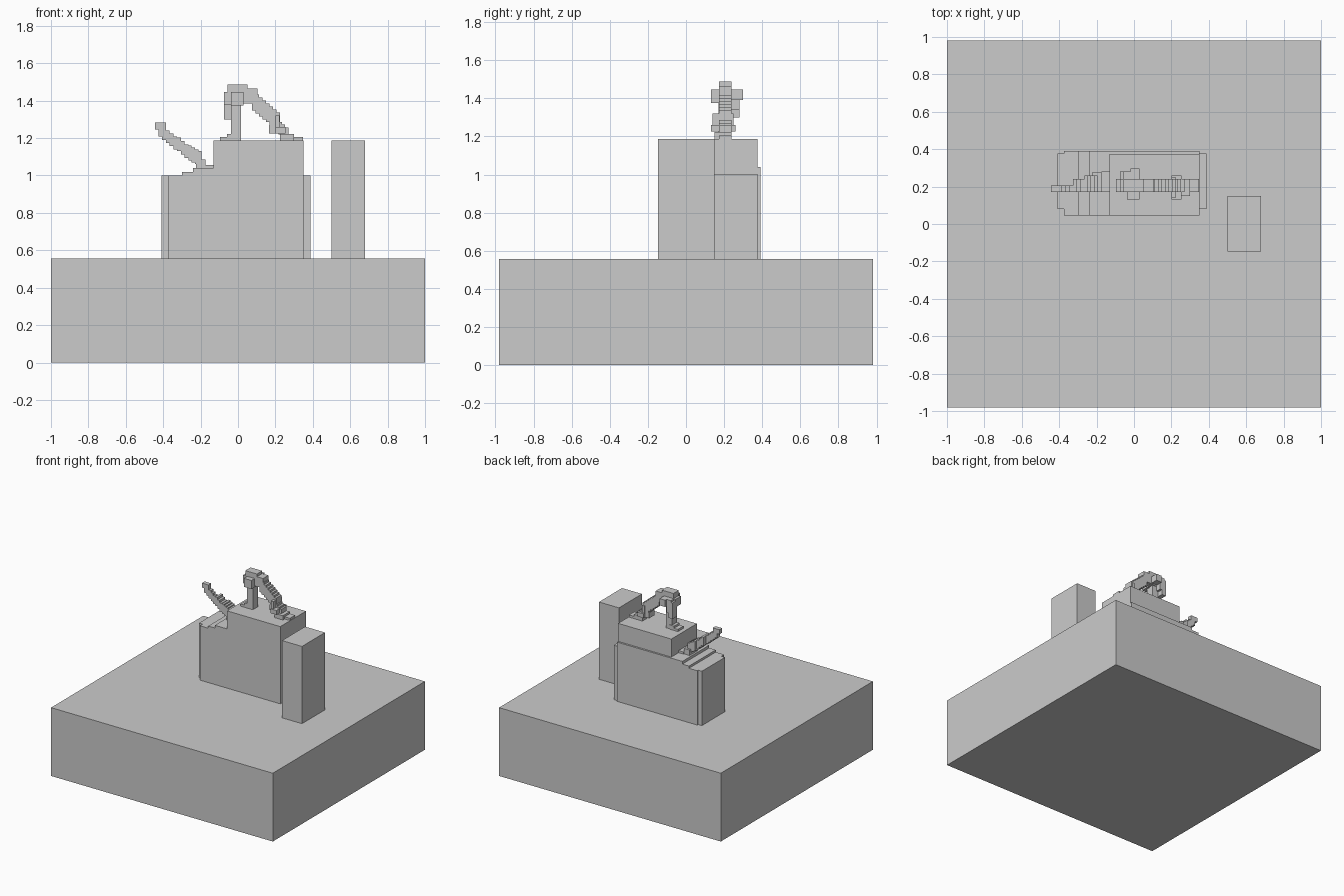
import bpy, bmesh

def add_boxes(name, boxes):
    """One object from boxes given as (x0, x1, y0, y1, z0, z1)."""
    bm = bmesh.new()
    for x0, x1, y0, y1, z0, z1 in boxes:
        vs = bmesh.ops.create_cube(bm, size=1)["verts"]
        for v in vs:
            v.co.x = x1 if v.co.x > 0 else x0
            v.co.y = y1 if v.co.y > 0 else y0
            v.co.z = z1 if v.co.z > 0 else z0
    me = bpy.data.meshes.new(name)
    bm.to_mesh(me)
    bm.free()
    ob = bpy.data.objects.new(name, me)
    bpy.context.collection.objects.link(ob)
    return ob

def stairs(a, b, n, half_h, y0, y1):
    """Stepped diagonal bar between two (x, z) points."""
    dx, dz = (b[0] - a[0]) / n, (b[1] - a[1]) / n
    out = []
    for i in range(n):
        x, z = a[0] + dx * i, a[1] + dz * (i + 0.5)
        out.append((x, x + dx, y0, y1, z - half_h, z + half_h))
    return out

TOP = 0.557

# Plinth and side pillar
add_boxes("base", [(-1, 1, -0.98, 0.98, 0, TOP)])
add_boxes("side_pillar", [(0.5, 0.68, -0.147, 0.15, TOP, 1.187)])

# Main block: thin end slabs, stepped left shoulder, raised upper block
add_boxes("main_block", [
    (-0.375, -0.30, 0.045, 0.39, TOP, 1.0),
    (-0.30, -0.24, 0.045, 0.39, TOP, 1.018),
    (-0.24, 0.35, 0.045, 0.39, TOP, 1.04)])
add_boxes("end_slabs", [(-0.408, -0.375, 0.08, 0.378, TOP, 1.0),
                        (0.35, 0.387, 0.08, 0.378, TOP, 1.0)])
add_boxes("upper_block", [(-0.13, 0.35, 0.045, 0.375, 1.04, 1.187)])

# Stepped lever on the left shoulder, widening toward its foot
add_boxes("lever", [(-0.445, -0.385, 0.17, 0.205, 1.245, 1.282)]
          + stairs((-0.425, 1.25), (-0.325, 1.165), 5, 0.034, 0.172, 0.205)
          + stairs((-0.325, 1.175), (-0.265, 1.12), 3, 0.036, 0.17, 0.24)
          + stairs((-0.265, 1.125), (-0.195, 1.085), 4, 0.04, 0.172, 0.26)
          + [(-0.225, -0.175, 0.172, 0.275, 1.035, 1.085),
             (-0.175, -0.13, 0.172, 0.28, 1.035, 1.057)])

# Upright leg with stepped foot
add_boxes("upright_leg", [(-0.038, 0.015, 0.17, 0.235, 1.187, 1.40),
                          (-0.06, -0.02, 0.17, 0.24, 1.187, 1.222),
                          (-0.095, -0.02, 0.17, 0.24, 1.187, 1.205)])

# Arch crown, cross piece and hanging arm
add_boxes("arch_crown", [(-0.055, 0.05, 0.172, 0.24, 1.43, 1.487),
                         (-0.075, 0.03, 0.172, 0.24, 1.38, 1.445),
                         (0.03, 0.105, 0.172, 0.24, 1.385, 1.465)])
add_boxes("cross_piece", [(-0.038, 0.03, 0.13, 0.20, 1.375, 1.445),
                          (-0.02, 0.03, 0.20, 0.298, 1.39, 1.445)])
add_boxes("hanging_arm", [(-0.075, -0.038, 0.22, 0.28, 1.30, 1.43),
                          (-0.06, -0.02, 0.24, 0.28, 1.34, 1.445)])

# Sloping limb descending to the right, with its end pieces
add_boxes("sloping_limb", stairs((0.075, 1.405), (0.225, 1.28), 8, 0.05, 0.172, 0.24)
          + stairs((0.20, 1.275), (0.27, 1.215), 4, 0.034, 0.172, 0.24)
          + [(0.225, 0.30, 0.15, 0.24, 1.187, 1.222),
             (0.26, 0.347, 0.172, 0.24, 1.187, 1.205)])
add_boxes("limb_end", [(0.165, 0.22, 0.172, 0.24, 1.225, 1.27),
                       (0.20, 0.255, 0.13, 0.26, 1.225, 1.26),
                       (0.20, 0.222, 0.14, 0.25, 1.25, 1.32)])
